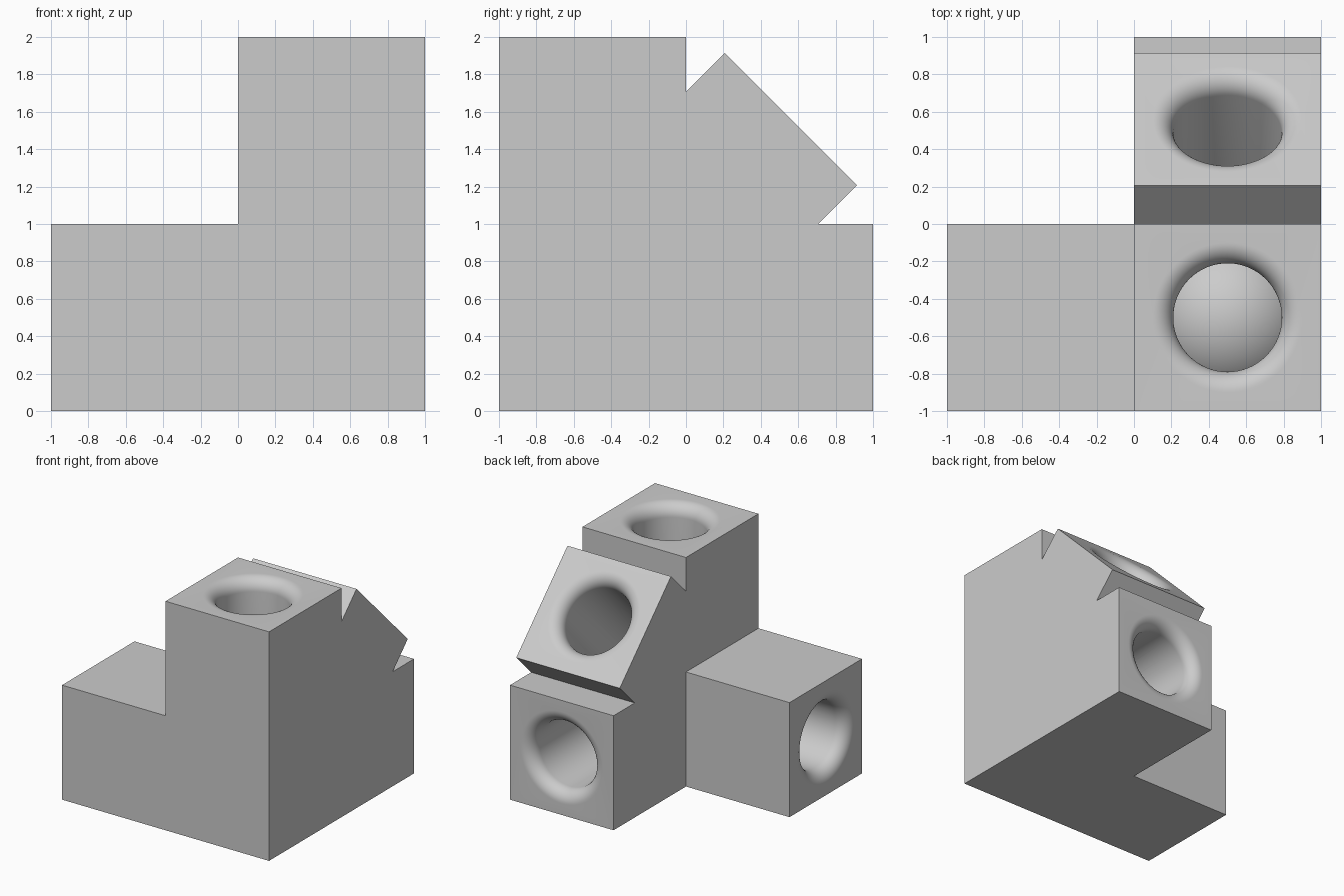
import bpy
import bmesh
from math import cos, sin, pi, radians
from mathutils import Vector

cube = bpy.data.objects.get("Cube")
if cube:
    bpy.data.objects.remove(cube, do_unlink=True)

grey = bpy.data.materials.new("plain grey")
grey.use_nodes = True
colour = (0.6, 0.6, 0.6, 1)
grey.diffuse_color = colour
grey.node_tree.nodes["Principled BSDF"].inputs["Base Color"].default_value = colour

BORE, LIP = 0.29, 0.11
HUB = Vector((0.5, -0.5, 0.5))


def make_object(name, bm):
    bmesh.ops.recalc_face_normals(bm, faces=bm.faces)
    mesh = bpy.data.meshes.new(name)
    bm.to_mesh(mesh)
    bm.free()
    mesh.materials.append(grey)
    obj = bpy.data.objects.new(name, mesh)
    bpy.context.collection.objects.link(obj)
    return obj


def prism(name, outline, x0, x1):
    """Extrude a side outline of (y, z) points along x."""
    bm = bmesh.new()
    face = bm.faces.new([bm.verts.new((x0, y, z)) for y, z in outline])
    new = bmesh.ops.extrude_face_region(bm, geom=[face])["geom"]
    verts = [v for v in new if isinstance(v, bmesh.types.BMVert)]
    bmesh.ops.translate(bm, verts=verts, vec=(x1 - x0, 0, 0))
    return make_object(name, bm)


def bore_cutter(name, direction, length, sides=64):
    """Lathed socket with a rounded mouth, running from the hub outwards."""
    profile = [(BORE, 0)]
    for i in range(13):
        a = i / 12 * pi / 2
        profile.append((BORE + LIP * (1 - cos(a)), length - LIP * (1 - sin(a))))
    profile.append((BORE + LIP, length + 0.05))
    bm = bmesh.new()
    rings = [[bm.verts.new((r * cos(2 * pi * k / sides), r * sin(2 * pi * k / sides), h))
              for k in range(sides)] for r, h in profile]
    for low, high in zip(rings, rings[1:]):
        for k in range(sides):
            n = (k + 1) % sides
            bm.faces.new((low[k], low[n], high[n], high[k]))
    bm.faces.new(rings[0])
    bm.faces.new(rings[-1])
    turn = Vector((0, 0, 1)).rotation_difference(Vector(direction))
    for v in bm.verts:
        v.co = turn @ v.co + HUB
    cutter = make_object(name, bm)
    cutter.hide_render = True
    return cutter


def combine(target, other, operation):
    mod = target.modifiers.new(operation, "BOOLEAN")
    mod.operation, mod.solver, mod.object = operation, "EXACT", other
    bpy.context.view_layer.objects.active = target
    bpy.ops.object.modifier_apply(modifier=mod.name)
    bpy.data.objects.remove(other, do_unlink=True)


def smooth(obj):
    bpy.ops.object.select_all(action="DESELECT")
    obj.select_set(True)
    bpy.context.view_layer.objects.active = obj
    bpy.ops.object.shade_smooth_by_angle(angle=radians(30))


# Upright tower, back arm and slanted arm share one side outline
d = 0.5 ** 0.5
outline = [(-1, 0), (1, 0), (1, 1), (d, 1), (d + 0.207, 1.207),
           (0.207, d + 1.207), (0, d + 1), (0, 2), (-1, 2)]
body = prism("connector_body", outline, 0, 1)

# Side arm
arm = prism("side_arm", [(-1, 0), (0, 0), (0, 1), (-1, 1)], -1, 0)
combine(body, arm, "UNION")

# Round sockets with rounded mouths
for name, direction in (("top", (0, 0, 1)), ("back", (0, 1, 0)),
                        ("side", (-1, 0, 0)), ("slanted", (0, d, d))):
    combine(body, bore_cutter(name + "_bore", direction, 1.5), "DIFFERENCE")
smooth(body)

# Ball at the meeting point of the sockets
bm = bmesh.new()
bmesh.ops.create_uvsphere(bm, u_segments=48, v_segments=24, radius=0.45)
bmesh.ops.translate(bm, verts=bm.verts, vec=HUB)
smooth(make_object("hub_ball", bm))
